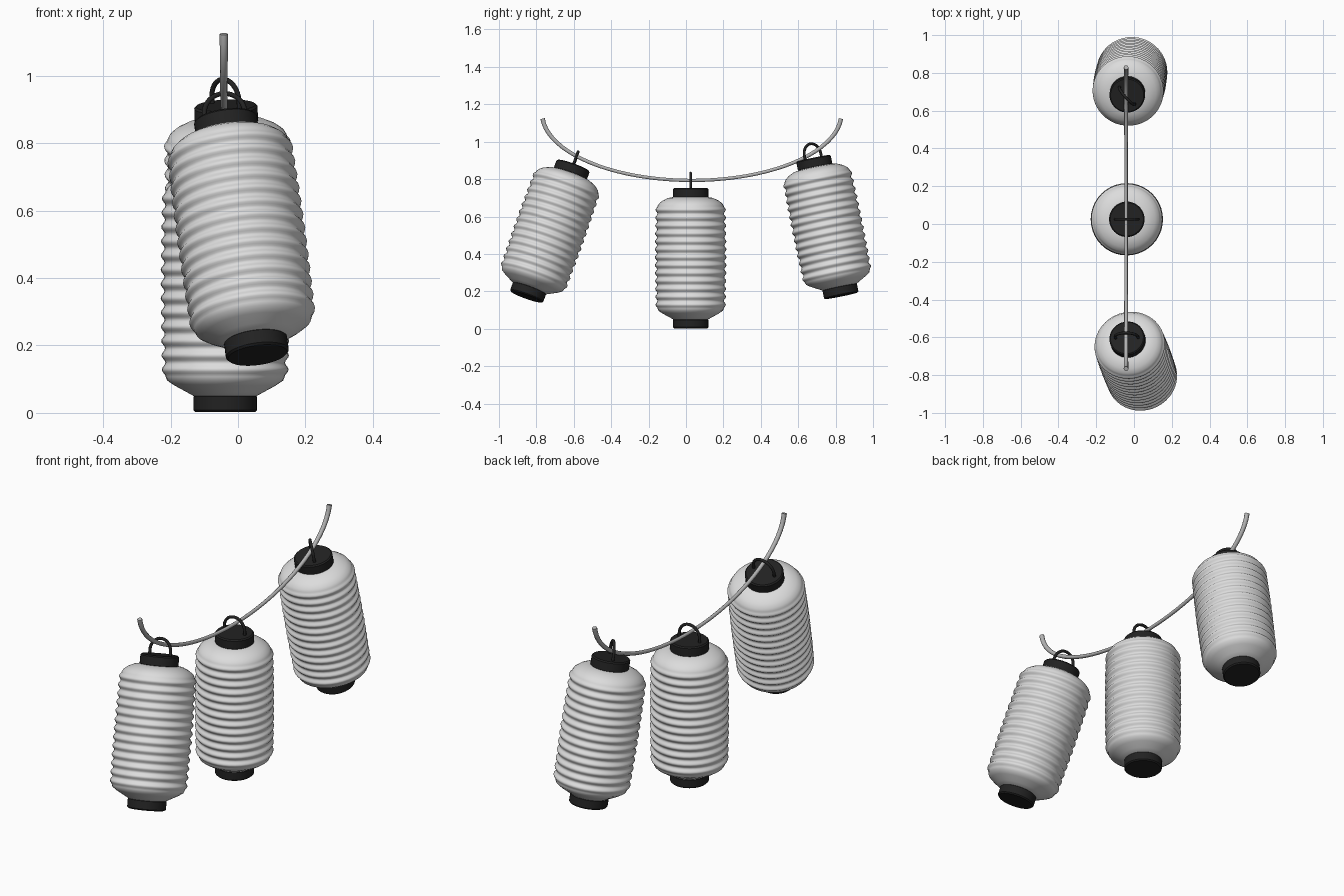
import bpy
import math
from mathutils import Vector, Matrix

cube = bpy.data.objects.get("Cube")
if cube:
    bpy.data.objects.remove(cube, do_unlink=True)


def material(name, r, g, b):
    mat = bpy.data.materials.new(name)
    mat.use_nodes = True
    mat.diffuse_color = (r, g, b, 1)
    mat.node_tree.nodes["Principled BSDF"].inputs["Base Color"].default_value = (r, g, b, 1)
    return mat


PAPER = material("white paper", 0.72, 0.72, 0.72)
BLACK = material("black lacquer", 0.016, 0.016, 0.016)
CORD = material("grey cord", 0.45, 0.45, 0.45)
SIDES = 40


def finish(obj, mat, angle=40):
    obj.data.materials.append(mat)
    bpy.ops.object.select_all(action="DESELECT")
    obj.select_set(True)
    bpy.context.view_layer.objects.active = obj
    bpy.ops.object.shade_smooth_by_angle(angle=math.radians(angle))


def lathe(name, profile, mat, matrix):
    """Turn (radius, height) points, listed bottom to top, around z with closed ends."""
    verts, faces = [], []
    for r, z in profile:
        for i in range(SIDES):
            a = math.tau * i / SIDES
            verts.append((r * math.cos(a), r * math.sin(a), z))
    for k in range(len(profile) - 1):
        for i in range(SIDES):
            j = (i + 1) % SIDES
            faces.append((k * SIDES + i, k * SIDES + j, (k + 1) * SIDES + j, (k + 1) * SIDES + i))
    faces.append(tuple(reversed(range(SIDES))))
    faces.append(tuple(range(len(verts) - SIDES, len(verts))))
    mesh = bpy.data.meshes.new(name)
    mesh.from_pydata(verts, [], faces)
    obj = bpy.data.objects.new(name, mesh)
    bpy.context.collection.objects.link(obj)
    obj.matrix_world = matrix
    finish(obj, mat)


def tube(name, points, radius, mat, matrix=Matrix(), scales=None):
    """Sweep a round tube along a path and turn it into a mesh."""
    curve = bpy.data.curves.new(name, "CURVE")
    curve.dimensions = "3D"
    curve.bevel_depth = radius
    curve.bevel_resolution = 3
    curve.use_fill_caps = True
    spline = curve.splines.new("POLY")
    spline.points.add(len(points) - 1)
    for i, p in enumerate(points):
        spline.points[i].co = (*p, 1)
        spline.points[i].radius = scales[i] if scales else 1
    obj = bpy.data.objects.new(name, curve)
    bpy.context.collection.objects.link(obj)
    obj.matrix_world = matrix
    bpy.ops.object.select_all(action="DESELECT")
    obj.select_set(True)
    bpy.context.view_layer.objects.active = obj
    bpy.ops.object.convert(target="MESH")
    finish(bpy.context.view_layer.objects.active, mat)


def cap_profile(low, high, r=0.094, b=0.006):
    return [(r - b, low), (r, low + b), (r, high - b), (r - b, high)]


def body_profile(low=0.105, high=0.655, ribs=13, steps=8):
    """Rounded shoulders with a column of soft ribs between them."""
    points = [(0.088, 0.045), (0.115, 0.06), (0.15, 0.079), (0.172, 0.094)]
    for i in range(ribs * steps + 1):
        t = i / (ribs * steps)
        swell = 0.182 + 0.004 * math.sin(math.pi * t)
        points.append((swell - 0.0055 * math.cos(math.tau * ribs * t), low + (high - low) * t))
    return points + [(0.17, 0.667), (0.15, 0.683), (0.12, 0.697), (0.088, 0.703)]


def lantern(name, top, bottom, yaw):
    """Hang a lantern along the line from bottom to top; yaw turns its handle."""
    top, bottom = Vector(top), Vector(bottom)
    tilt = Vector((0, 0, 1)).rotation_difference(top - bottom)
    matrix = Matrix.Translation(bottom) @ tilt.to_matrix().to_4x4() @ Matrix.Rotation(math.radians(yaw), 4, "Z")
    lathe(name + "_paper_body", body_profile(), PAPER, matrix)
    lathe(name + "_bottom_cap", cap_profile(0, 0.052), BLACK, matrix)
    lathe(name + "_top_cap", cap_profile(0.697, 0.751), BLACK, matrix)
    # Handle: half ring with short straight feet sunk in the cap
    arch = [(0.06 * math.cos(math.pi * i / 20), 0, 0.77 + 0.06 * math.sin(math.pi * i / 20)) for i in range(21)]
    path = [(0.06, 0, 0.74)] + arch + [(-0.06, 0, 0.74)]
    tube(name + "_handle", path, 0.0075, BLACK, matrix)


lantern("front_lantern", (-0.038, -0.602, 0.875), (0.058, -0.853, 0.171), 0)
lantern("middle_lantern", (-0.038, 0.025, 0.753), (-0.038, 0.025, 0.002), 0)
lantern("back_lantern", (-0.036, 0.682, 0.906), (-0.006, 0.831, 0.176), -48)

# Sagging cord, slightly thinner in the middle
count, start = 40, math.radians(4.3)
angles = [start + (math.pi - 2 * start) * i / count for i in range(count + 1)]
cord = [(-0.042, 0.031 - 0.80 * math.cos(a), 1.15 - 0.357 * math.sin(a)) for a in angles]
tube("hanging_cord", cord, 0.0125, CORD, scales=[1.02 - 0.3 * math.sin(a) for a in angles])
